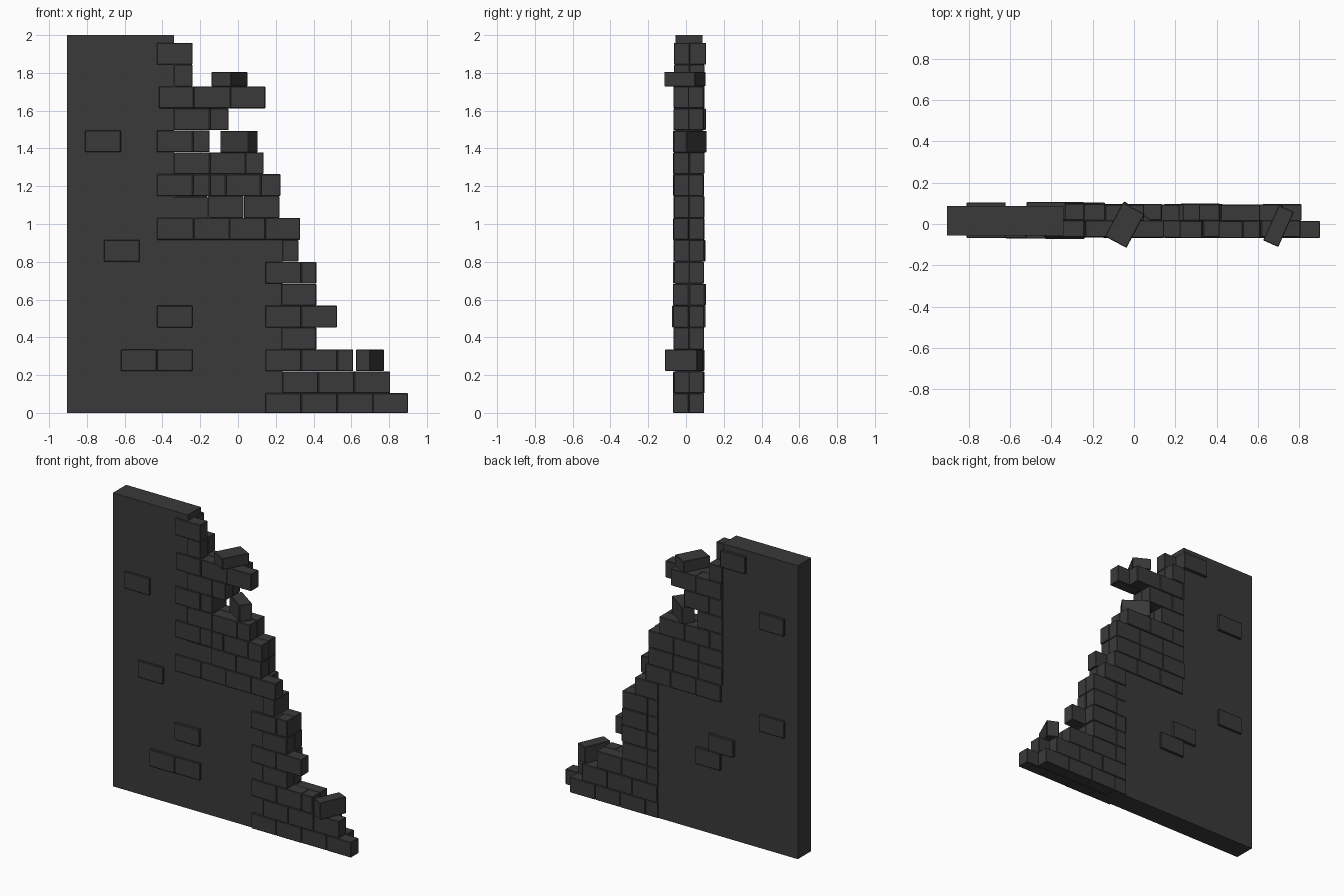
import bpy, bmesh, math, random
from mathutils import Matrix

if "Cube" in bpy.data.objects:
    bpy.data.objects.remove(bpy.data.objects["Cube"])

random.seed(4)
ROW = 0.116       # course height
FIRST = 0.104     # height of the lowest course
BRICK = 0.19      # brick length
FRONT, MID, BACK = -0.066, 0.016, 0.096

stone = bpy.data.materials.new("dark_stone")
stone.diffuse_color = (0.042, 0.042, 0.042, 1)
stone.use_nodes = True
stone.node_tree.nodes["Principled BSDF"].inputs["Base Color"].default_value = stone.diffuse_color


def finish(name, bm, bevel=0):
    me = bpy.data.meshes.new(name)
    bm.to_mesh(me)
    bm.free()
    me.materials.append(stone)
    ob = bpy.data.objects.new(name, me)
    bpy.context.collection.objects.link(ob)
    if bevel:
        mod = ob.modifiers.new("worn_edges", 'BEVEL')
        mod.width = bevel
        mod.segments = 1


def add_box(bm, centre, size, angle=0):
    m = (Matrix.Translation(centre) @ Matrix.Rotation(math.radians(angle), 4, 'Z')
         @ Matrix.Diagonal((*size, 1)))
    bmesh.ops.create_cube(bm, size=1, matrix=m)


def add_brick(bm, row, x0, x1, y0, y1):
    # one brick of a course, with a hairline joint and slight depth variation
    j = random.uniform(-0.003, 0.003)
    z1 = FIRST + row * ROW
    z0 = max(z1 - ROW, 0)
    add_box(bm, ((x0 + x1) / 2, (y0 + y1) / 2 + j, (z0 + z1) / 2),
            (x1 - x0 - 0.001, y1 - y0, z1 - z0 - (0.001 if row else 0)))


# Plain wall body with a stepped right edge
outline = [(-0.905, 0), (0.235, 0), (0.235, 0.93), (-0.16, 0.93), (-0.16, 1.14),
           (-0.34, 1.14), (-0.34, 2), (-0.905, 2)]
bm = bmesh.new()
face = bm.faces.new([bm.verts.new((x, -0.055, z)) for x, z in outline])
ext = bmesh.ops.extrude_face_region(bm, geom=[face])
bmesh.ops.translate(bm, vec=(0, 0.143, 0),
                    verts=[g for g in ext['geom'] if isinstance(g, bmesh.types.BMVert)])
bmesh.ops.recalc_face_normals(bm, faces=bm.faces)
finish("wall_body", bm)

# Front layer: joint positions of each course along the broken edge
front_rows = [
    [.145, .335, .525, .715, .90], [.235, .425, .615, .805], [.145, .335, .525, .61],
    [.23, .415], [.145, .335, .525], [.23, .415], [.145, .335, .415], [.235, .32],
    [-.43, -.235, -.045, .145, .33], [-.16, .03, .22],
    [-.43, -.24, -.15, -.065, .12, .225], [-.34, -.15, .04, .135], [-.43, -.24, -.15],
    [-.34, -.15, -.05], [-.42, -.235, -.04, .145], [-.34, -.24], [-.43, -.24]]
bm = bmesh.new()
for r, joints in enumerate(front_rows):
    for a, b in zip(joints, joints[1:]):
        add_brick(bm, r, a, b, FRONT, MID)
finish("front_bricks", bm, 0.003)

# Back layer: whole bricks counted back from each broken end
back_ends = [.81, .72, .61, .415, .42, .415, .415, .32, .24, .22, .22, .135,
             -.15, -.05, .05, -.24, -.33]
bm = bmesh.new()
for r, end in enumerate(back_ends):
    start = .145 if r < 8 else (-.34 if r < 16 else -.52)
    while end - start > 0.02:
        a = max(end - BRICK, start)
        add_brick(bm, r, a, end, MID, BACK + (0.008 if r == 16 else 0))
        end = a
finish("back_bricks", bm, 0.003)

# Single bricks standing slightly proud of the plain wall
bm = bmesh.new()
for x, r in [(-.81, 12), (-.71, 7), (-.43, 4), (-.62, 2), (-.43, 2)]:
    add_brick(bm, r, x, x + BRICK, -0.07, 0.01)
for x, r in [(-.81, 13), (-.81, 7), (-.43, 5), (-.33, 4)]:
    add_brick(bm, r, x, x + BRICK, 0.02, 0.103)
finish("proud_bricks", bm, 0.003)

# Loose bricks turned out of line
for name, centre, size, angle in [
        ("loose_brick_top", (-.045, -.006, 1.767), (.185, .118, .077), 62),
        ("loose_brick_middle", (.005, .022, 1.436), (.185, .085, .114), -35),
        ("loose_brick_low", (.699, -.01, .278), (.186, .08, .114), 66)]:
    bm = bmesh.new()
    add_box(bm, centre, size, angle)
    finish(name, bm, 0.003)
